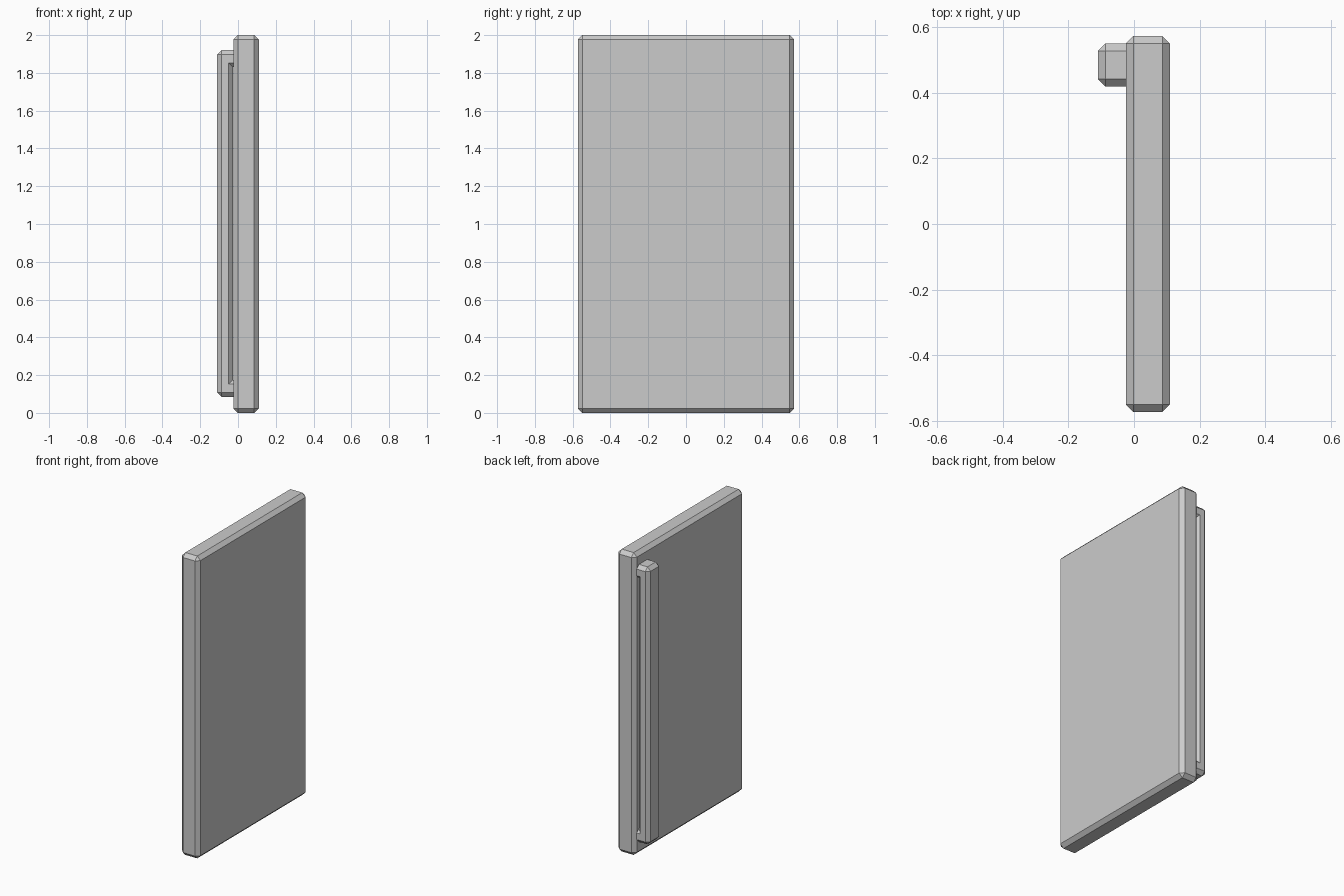
import bpy
import bmesh

cube = bpy.data.objects.get("Cube")
if cube:
    bpy.data.objects.remove(cube, do_unlink=True)

GREY = (0.6, 0.6, 0.6, 1.0)
mat = bpy.data.materials.new("plain grey")
mat.use_nodes = True
mat.diffuse_color = GREY
mat.node_tree.nodes["Principled BSDF"].inputs["Base Color"].default_value = GREY


def chamfered_prism(name, profile, y0, y1, chamfer):
    """Extrude an x-z profile along y and chamfer its convex edges."""
    bm = bmesh.new()
    face = bm.faces.new([bm.verts.new((x, y0, z)) for x, z in profile])
    ext = bmesh.ops.extrude_face_region(bm, geom=[face])
    verts = [v for v in ext["geom"] if isinstance(v, bmesh.types.BMVert)]
    bmesh.ops.translate(bm, verts=verts, vec=(0, y1 - y0, 0))
    bmesh.ops.recalc_face_normals(bm, faces=bm.faces)
    edges = [e for e in bm.edges if e.is_convex]
    bmesh.ops.bevel(bm, geom=edges, offset=chamfer, offset_type='OFFSET',
                    segments=1, profile=0.5, affect='EDGES')
    bmesh.ops.recalc_face_normals(bm, faces=bm.faces)
    mesh = bpy.data.meshes.new(name)
    bm.to_mesh(mesh)
    bm.free()
    mesh.materials.append(mat)
    obj = bpy.data.objects.new(name, mesh)
    bpy.context.collection.objects.link(obj)
    return obj


# Door slab
BACK, FRONT = -0.025, 0.11
chamfered_prism("door_panel",
                [(BACK, 0), (FRONT, 0), (FRONT, 2), (BACK, 2)],
                -0.573, 0.573, 0.024)

# Bracket-shaped pull handle, its two legs sunk into the slab
OUT, IN, ROOT = -0.11, -0.027, 0.04
LOW, HIGH, LEG = 0.085, 1.92, 0.09
chamfered_prism("pull_handle",
                [(ROOT, LOW), (OUT, LOW), (OUT, HIGH), (ROOT, HIGH),
                 (ROOT, HIGH - LEG), (IN, HIGH - LEG),
                 (IN, LOW + LEG), (ROOT, LOW + LEG)],
                0.418, 0.55, 0.023)
